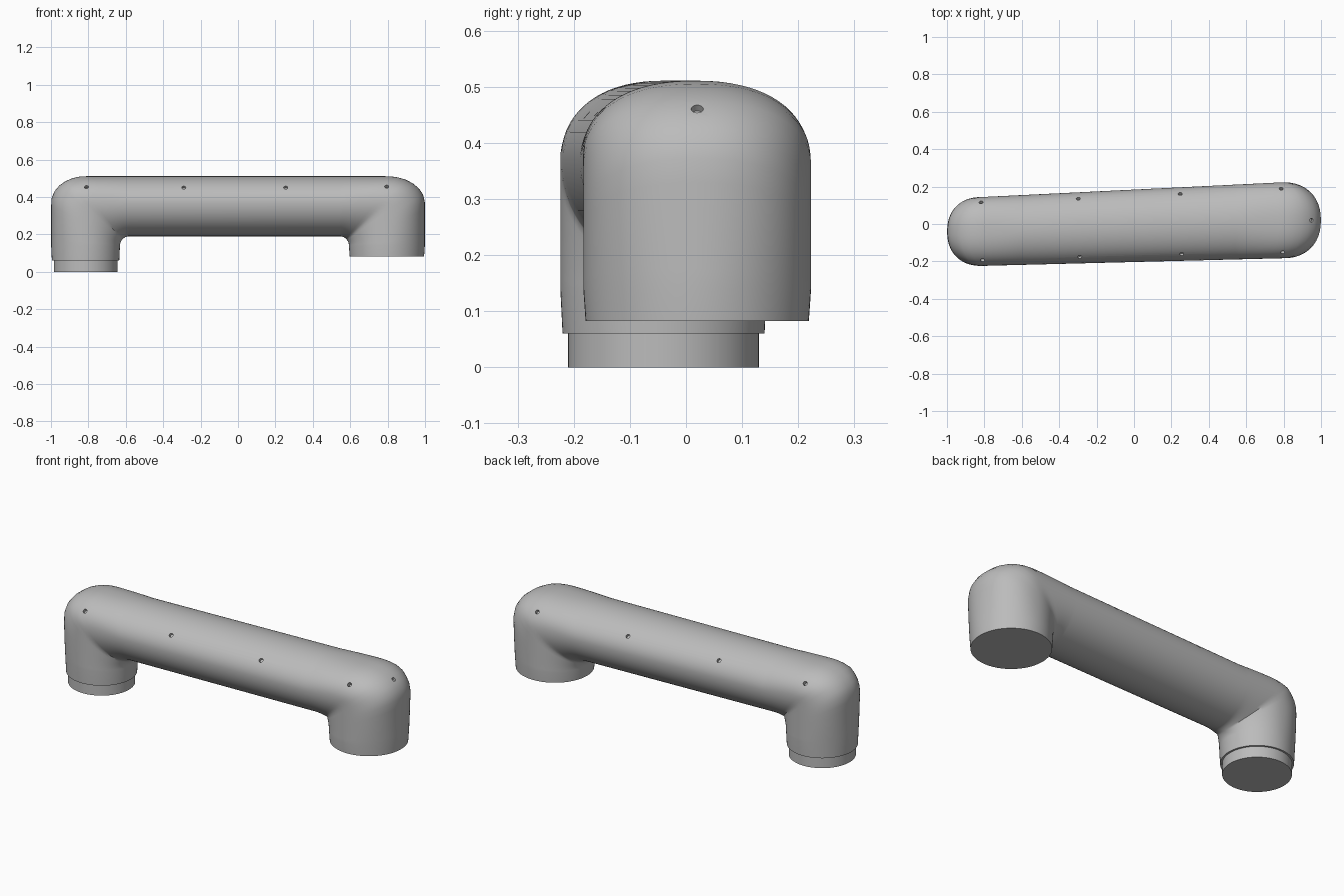
import bpy, bmesh, math
from mathutils import Vector

if "Cube" in bpy.data.objects:
    bpy.data.objects.remove(bpy.data.objects["Cube"])

SEG, FAN = 72, 20
CREST, RISE, DROP, FILLET = 0.37, 0.141, 0.18, 0.05
LEFT, RIGHT = (-0.815, 0.184), (0.796, 0.203)   # leg axis x, radius
Y_A, Y_B = -0.04, 0.02                           # leg axis y

grey = bpy.data.materials.new("light_grey")
grey.use_nodes = True
colour = (0.5, 0.5, 0.5, 1)
grey.diffuse_color = colour
grey.node_tree.nodes["Principled BSDF"].inputs["Base Color"].default_value = colour


def make_object(name, bm):
    bmesh.ops.recalc_face_normals(bm, faces=bm.faces)
    mesh = bpy.data.meshes.new(name)
    bm.to_mesh(mesh)
    bm.free()
    mesh.materials.append(grey)
    ob = bpy.data.objects.new(name, mesh)
    bpy.context.collection.objects.link(ob)
    return ob


def blend(x):
    """Centre line y and half width of the shell at x."""
    t = min(max((x - LEFT[0]) / (RIGHT[0] - LEFT[0]), 0), 1)
    return Y_A + (Y_B - Y_A) * t, LEFT[1] + (RIGHT[1] - LEFT[1]) * t


def end_rings(cx, r, side, foot):
    """Inner, widest and outer points of each section from foot to beam."""
    rb = r - 0.004
    rings = [(Vector((cx - side * rb, foot)), Vector((cx, foot)),
              Vector((cx + side * rb, foot)), 2, rb / r)]
    pivot = Vector((cx - side * (r + FILLET), CREST - DROP - FILLET))
    for i in range(FAN + 1):
        a = math.pi / 2 * i / FAN
        d = Vector((side * math.cos(a), math.sin(a)))
        mid = min((r + FILLET) / max(math.cos(a), 1e-6),
                  (DROP + FILLET) / max(math.sin(a), 1e-6))
        lo, hi = mid, mid + 1
        for _ in range(40):          # where the ray leaves the rounded corner
            t = (lo + hi) / 2
            p = pivot + d * t
            u = max(side * (p.x - cx), 0) / r
            v = max(p.y - CREST, 0) / RISE
            lo, hi = (t, hi) if math.hypot(u, v) < 1 else (lo, t)
        power = 2 + 0.3 * math.sin(2 * a)
        rings.append((pivot + d * FILLET, pivot + d * mid, pivot + d * lo, power, 1))
    return rings


# Shell: one tube running up one leg, along the beam and down the other leg
bm = bmesh.new()
sections = end_rings(*LEFT, -1, 0.06) + end_rings(*RIGHT, 1, 0.083)[::-1]
loops = []
for inner, mid, outer, power, scale in sections:
    yc, w = blend(mid.x)
    loop = []
    for k in range(SEG):
        c = math.cos(2 * math.pi * k / SEG)
        s = math.sin(2 * math.pi * k / SEG)
        e = 2 / power if c > 0 else 1
        p = mid + ((outer if c > 0 else inner) - mid) * abs(c) ** e
        y = yc + w * scale * math.copysign(abs(s) ** e, s)
        loop.append(bm.verts.new((p.x, y, p.y)))
    loops.append(loop)
for a, b in zip(loops, loops[1:]):
    for k in range(SEG):
        n = (k + 1) % SEG
        bm.faces.new((a[k], a[n], b[n], b[k]))
bm.faces.new(loops[0])
bm.faces.new(loops[-1])
shell = make_object("arm_shell", bm)

# Screw holes: four on each shoulder and one on the end
cut = bmesh.new()


def add_hole(point, normal):
    m = normal.to_track_quat("Z", "Y").to_matrix().to_4x4()
    m.translation = point
    bmesh.ops.create_cone(cut, cap_ends=True, segments=16, radius1=0.011,
                          radius2=0.011, depth=0.03, matrix=m)


for side, offset in ((-1, 0), (1, -0.008)):
    for x in (-0.81, -0.29, 0.255, 0.795):
        yc, w = blend(x)
        f = 0.82
        g = math.sqrt(1 - f * f)
        add_hole(Vector((x + offset, yc + side * w * f, CREST + RISE * g)),
                 Vector((0, side * f / w, g / RISE)))
f = 0.76
g = math.sqrt(1 - f * f)
add_hole(Vector((RIGHT[0] + RIGHT[1] * f, Y_B, CREST + RISE * g)),
         Vector((f / RIGHT[1], 0, g / RISE)))
cutter = make_object("hole_cutter", cut)
cutter.hide_render = True

mod = shell.modifiers.new("holes", "BOOLEAN")
mod.operation = "DIFFERENCE"
mod.object = cutter
mod.solver = "EXACT"
bpy.context.view_layer.objects.active = shell
bpy.ops.object.modifier_apply(modifier=mod.name)
bpy.data.objects.remove(cutter)

# Collar under the longer leg
bm = bmesh.new()
bmesh.ops.create_cone(bm, cap_ends=True, segments=SEG, radius1=0.17, radius2=0.17, depth=0.07)
collar = make_object("joint_collar", bm)
collar.location = (LEFT[0], Y_A, 0.035)

for ob in (shell, collar):
    bpy.ops.object.select_all(action="DESELECT")
    ob.select_set(True)
    bpy.context.view_layer.objects.active = ob
    bpy.ops.object.shade_smooth_by_angle(angle=math.radians(35))
